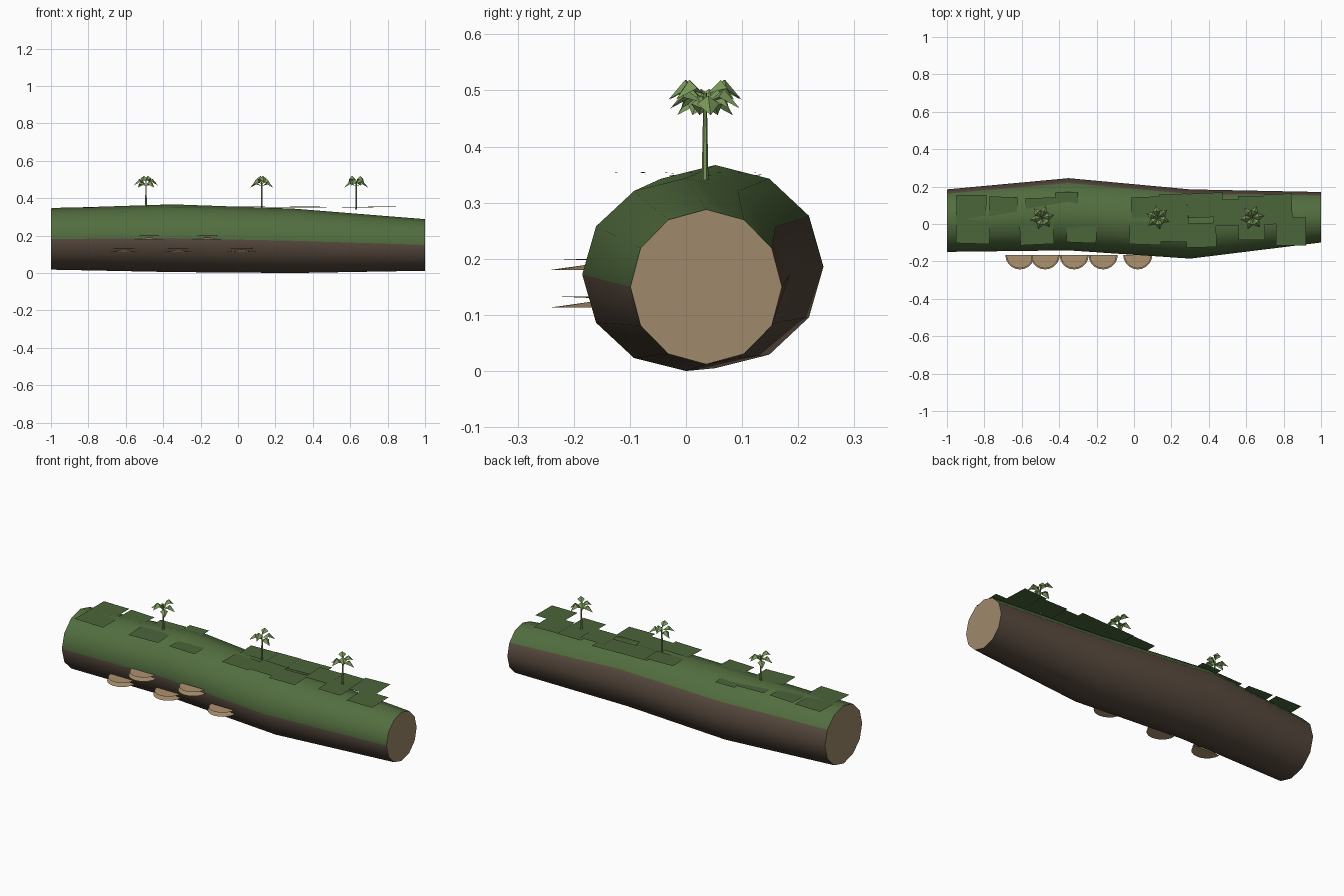
import bpy, math, random
from math import sin, cos, pi, radians

if "Cube" in bpy.data.objects:
    bpy.data.objects.remove(bpy.data.objects["Cube"])

random.seed(4)

def material(name, r, g, b):
    m = bpy.data.materials.new(name)
    m.diffuse_color = (r, g, b, 1)
    m.use_nodes = True
    m.node_tree.nodes["Principled BSDF"].inputs["Base Color"].default_value = m.diffuse_color
    return m

BARK = material("bark", 0.10, 0.07, 0.05)
MOSS = material("moss", 0.085, 0.155, 0.05)
WOOD = material("cut wood", 0.35, 0.25, 0.145)
PATCH = material("dark moss", 0.07, 0.13, 0.042)
FUNGUS = material("fungus", 0.42, 0.29, 0.16)
LEAF = material("leaf", 0.19, 0.31, 0.10)

def make(name, verts, faces, mats, indices=None):
    me = bpy.data.meshes.new(name)
    me.from_pydata(verts, [], faces)
    for m in mats:
        me.materials.append(m)
    for i, p in enumerate(me.polygons):
        p.material_index = indices[i] if indices else 0
    ob = bpy.data.objects.new(name, me)
    bpy.context.collection.objects.link(ob)
    return ob

# Log: twelve-sided rings (x, centre y, centre z, y radius, z radius)
N = 12
rings = [(-1, 0.018, 0.182, 0.167, 0.164), (-0.35, 0.052, 0.186, 0.193, 0.181),
         (0.3, 0.0, 0.172, 0.185, 0.172), (1, 0.036, 0.15, 0.135, 0.138)]
verts, faces, idx = [], [], []
for x, cy, cz, ry, rz in rings:
    verts += [(x, cy + ry * cos(2 * pi * k / N), cz + rz * sin(2 * pi * k / N)) for k in range(N)]
for r in range(len(rings) - 1):
    for k in range(N):
        a, b = r * N + k, r * N + (k + 1) % N
        faces.append((a, b, b + N, a + N)[::-1])
        idx.append(1 if 1 <= k <= 5 else 0)
faces.append(tuple(range(N))[::-1])
faces.append(tuple(range(3 * N, 4 * N)))
idx += [2, 2]
log = make("log", verts, faces, [BARK, MOSS, WOOD], idx)
# mesh winding: recalculated outward
import bmesh
bm = bmesh.new()
bm.from_mesh(log.data)
bmesh.ops.recalc_face_normals(bm, faces=bm.faces)
bm.to_mesh(log.data)
bm.free()
bpy.context.view_layer.objects.active = log
log.select_set(True)
bpy.ops.object.shade_smooth_by_angle(angle=radians(40))

# Flat moss patches (x, y, width, depth)
patches = [(-0.86, -0.04, 0.18, 0.13), (-0.87, 0.09, 0.16, 0.13), (-0.70, 0.08, 0.15, 0.13),
           (-0.52, -0.05, 0.18, 0.12), (-0.50, 0.09, 0.16, 0.10), (-0.36, 0.10, 0.12, 0.14),
           (-0.28, -0.04, 0.16, 0.12), (0.06, -0.05, 0.17, 0.12), (0.07, 0.09, 0.17, 0.11),
           (0.21, 0.09, 0.15, 0.14), (0.21, -0.03, 0.16, 0.13), (0.36, -0.06, 0.16, 0.13),
           (0.38, 0.10, 0.19, 0.13), (0.50, 0.06, 0.15, 0.14), (0.63, -0.02, 0.14, 0.13),
           (0.64, 0.08, 0.17, 0.14), (0.77, 0.08, 0.15, 0.16), (0.84, -0.04, 0.16, 0.15)]
verts, faces = [], []
for x, y, w, d in patches:
    t, n = random.uniform(-0.06, 0.06), len(verts)
    z = random.uniform(0.348, 0.355)
    for sx, sy in ((-1, -1), (1, -1), (1, 1), (-1, 1)):
        px, py = sx * w / 2, sy * d / 2
        verts.append((x + px * cos(t) - py * sin(t), y + px * sin(t) + py * cos(t), z + 0.01 * py))
    faces.append((n, n + 1, n + 2, n + 3))
make("moss_patches", verts, faces, [PATCH])

# Shelf fungi: a shallow half cone with a thin half cap above it
def half_cone(x, z, radius, height, steps=10):
    cy = -0.165
    v = [(x, cy, z + height), (x, cy, z)]
    v += [(x + radius * cos(pi + pi * i / steps), cy + radius * sin(pi + pi * i / steps), z)
          for i in range(steps + 1)]
    f = []
    for i in range(2, steps + 2):
        f += [(0, i, i + 1), (1, i + 1, i)]
    f += [(0, 1, 2), (0, steps + 2, 1)]
    if height < 0:
        f = [p[::-1] for p in f]
    make("shelf_fungus", v, f, [FUNGUS])

for x, z in ((-0.61, 0.113), (-0.475, 0.18), (-0.32, 0.113), (-0.165, 0.18), (0.02, 0.113)):
    half_cone(x, z, 0.078, 0.011)
    half_cone(x, z + 0.02, 0.072, -0.003)

# Seedlings: thin tapered stem and a crown of folded, drooping leaves
def seedling(x, y, turn):
    bpy.ops.mesh.primitive_cone_add(vertices=6, radius1=0.006, radius2=0.003, depth=0.155,
                                    location=(x, y, 0.418))
    stem = bpy.context.object
    stem.name = "seedling_stem"
    stem.data.materials.append(LEAF)
    v, f = [], []
    for i in range(6):
        a = turn + i * pi / 3
        lift = (0.0, 0.016, -0.012)[i % 3]
        n = len(v)
        # base, mid rib, side points, tip as (out, sideways, height)
        for r, s, h in ((0.004, 0, 0.478), (0.036, 0, 0.503), (0.034, 0.02, 0.488),
                        (0.034, -0.02, 0.488), (0.066, 0, 0.468)):
            v.append((x + r * cos(a) - s * sin(a), y + r * sin(a) + s * cos(a), h + lift))
        f += [(n, n + 1, n + 2), (n, n + 3, n + 1), (n + 1, n + 4, n + 2), (n + 1, n + 3, n + 4)]
    make("seedling_leaves", v, f, [LEAF])

for x, turn in ((-0.492, 0.2), (0.127, 0.7), (0.632, 1.2)):
    seedling(x, 0.034, turn)
